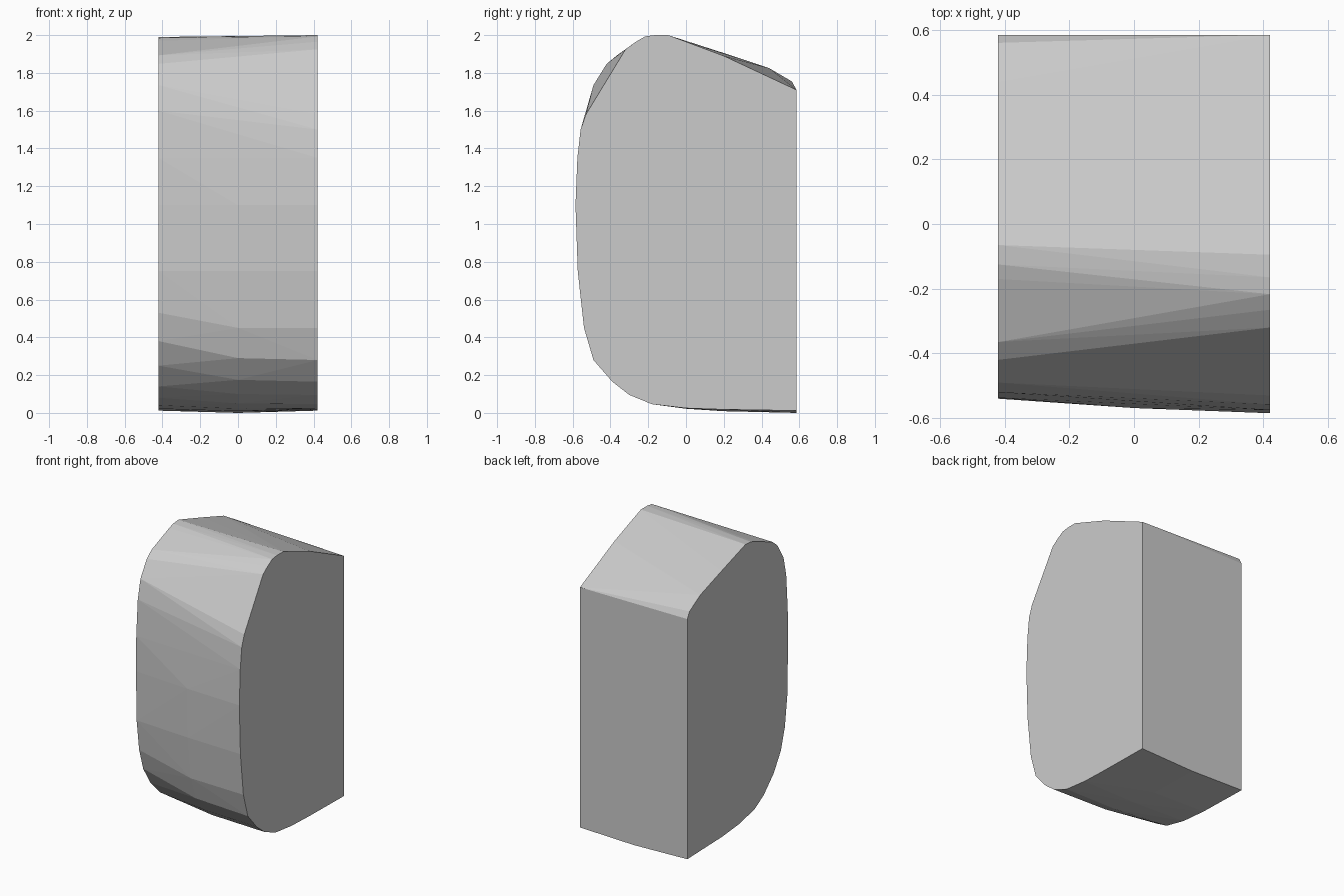
import bpy, bmesh, math

# Side profiles (y, z), clockwise from the top back corner
right_profile = [
    (0.585, 1.71), (0.20, 1.89), (0.0, 1.965), (-0.095, 2.0), (-0.165, 2.0),
    (-0.217, 1.993), (-0.265, 1.965), (-0.32, 1.925), (-0.53, 1.58),
    (-0.558, 1.5), (-0.575, 1.35), (-0.585, 1.1), (-0.573, 0.75), (-0.54, 0.45),
    (-0.49, 0.28), (-0.39, 0.165), (-0.30, 0.095), (-0.18, 0.046),
    (0.0, 0.025), (0.20, 0.018), (0.585, 0.012)]
left_profile = [
    (0.585, 1.71), (0.56, 1.755), (0.44, 1.825), (0.20, 1.905), (-0.065, 1.99),
    (-0.125, 1.985), (-0.17, 1.97), (-0.365, 1.893), (-0.42, 1.848),
    (-0.49, 1.735), (-0.52, 1.6), (-0.537, 1.35), (-0.54, 1.1), (-0.533, 0.75),
    (-0.505, 0.53), (-0.46, 0.38), (-0.38, 0.25), (-0.27, 0.14),
    (-0.17, 0.08), (0.0, 0.04), (0.20, 0.022), (0.585, 0.012)]
# Lower bulge of the front and underside at mid width
middle_profile = [
    (-0.569, 1.1), (-0.56, 0.75), (-0.528, 0.45), (-0.477, 0.29), (-0.385, 0.175),
    (-0.29, 0.1), (-0.18, 0.05), (0.0, 0.022), (0.20, 0.009), (0.585, 0.0)]

# Block: skin stretched over the three profiles
bm = bmesh.new()
for x, profile in ((0.42, right_profile), (-0.42, left_profile), (0.0, middle_profile)):
    for y, z in profile:
        bm.verts.new((x, y, z))
hull = bmesh.ops.convex_hull(bm, input=bm.verts[:])
unused = [v for v in bm.verts if not v.link_faces]
bmesh.ops.delete(bm, geom=unused, context='VERTS')
# Merge the flat sides and back into single faces
bmesh.ops.dissolve_limit(bm, angle_limit=math.radians(0.3),
                         verts=bm.verts[:], edges=bm.edges[:])
bmesh.ops.recalc_face_normals(bm, faces=bm.faces[:])

mesh = bpy.data.meshes.new("rounded_block")
bm.to_mesh(mesh)
bm.free()
block = bpy.data.objects.new("rounded_block", mesh)
bpy.context.collection.objects.link(block)
